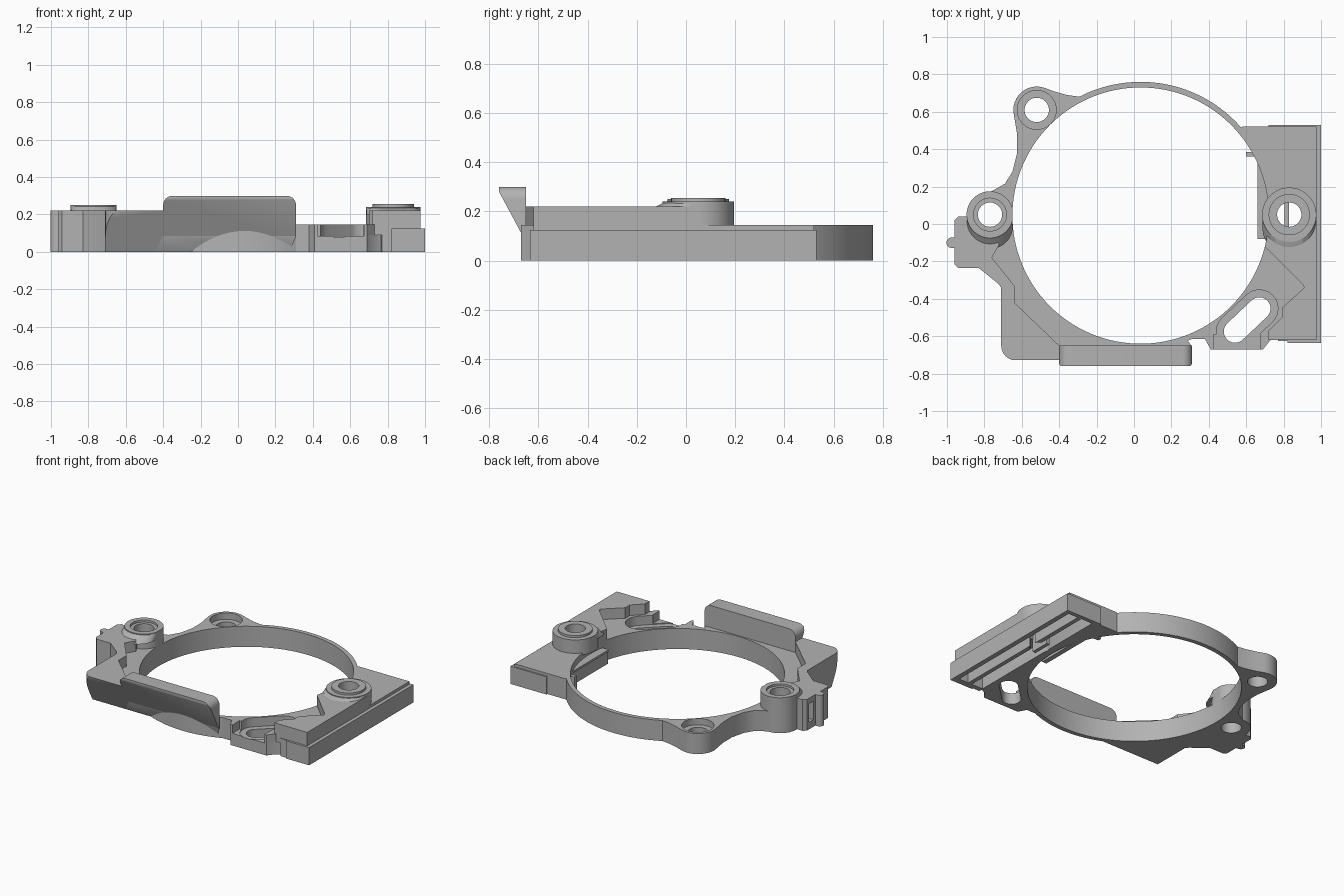
import bpy, bmesh
from math import cos, sin, radians, atan2, degrees
from mathutils import Vector

old = bpy.data.objects.get("Cube")
if old:
    bpy.data.objects.remove(old, do_unlink=True)

grey = bpy.data.materials.new("mid_grey")
grey.use_nodes = True
grey.diffuse_color = (0.45, 0.45, 0.45, 1)
grey.node_tree.nodes["Principled BSDF"].inputs["Base Color"].default_value = grey.diffuse_color

BORE = (0.035, 0.045)
LEFT, RIGHT, LUG = (-0.77, 0.05), (0.83, 0.05), (-0.52, 0.61)
parts, cutters = [], []


def arc(c, r, a0, a1, n=12):
    steps = [radians(a0 + (a1 - a0) * i / n) for i in range(n + 1)]
    return [(c[0] + r * cos(a), c[1] + r * sin(a)) for a in steps]


def circle(c, r, n=64):
    return arc(c, r, 0, 360, n)[:-1]


def rect(x0, x1, y0, y1):
    return [(x0, y0), (x1, y0), (x1, y1), (x0, y1)]


def capsule(a, b, r):
    t = degrees(atan2(b[1] - a[1], b[0] - a[0]))
    return arc(b, r, t - 90, t + 90) + arc(a, r, t + 90, t + 270)


def prism(name, outline, z0, z1, group=parts, shift=0.0, upright=False, undercut=False):
    """Extrude an outline; shift slides the bottom in y, upright reads it as x-z."""
    bm = bmesh.new()
    rings = []
    for z, dy in ((z0, shift), (z1, 0)):
        rings.append([bm.verts.new((x, z, y) if upright else (x, y + dy, z)) for x, y in outline])
    low, high = rings
    bm.faces.new(low)
    bm.faces.new(high)
    for i in range(len(outline)):
        j = (i + 1) % len(outline)
        bm.faces.new((low[i], low[j], high[j], high[i]))
    if undercut:
        # leaning front face, shared by the front parts
        res = bmesh.ops.bisect_plane(bm, geom=bm.verts[:] + bm.edges[:] + bm.faces[:],
                                     plane_co=(0, -0.61, 0), plane_no=Vector((0, -0.28, -0.15)).normalized(),
                                     clear_outer=True)
        edges = [e for e in res["geom_cut"] if isinstance(e, bmesh.types.BMEdge)]
        bmesh.ops.holes_fill(bm, edges=edges, sides=0)
    bmesh.ops.recalc_face_normals(bm, faces=bm.faces)
    mesh = bpy.data.meshes.new(name)
    bm.to_mesh(mesh)
    bm.free()
    mesh.materials.append(grey)
    ob = bpy.data.objects.new(name, mesh)
    bpy.context.collection.objects.link(ob)
    group.append(ob)
    return ob


# Main ring
prism("ring", circle(BORE, 0.715, 128), 0, 0.145)

# Left base with rear lug and webs
prism("left_base", [(-0.29, 0.68), (-0.36, 0.69), (-0.43, 0.71)] + arc(LUG, 0.125, 70, 190)
      + [(-0.625, 0.48), (-0.625, 0.38), (-0.65, 0.28), (-0.69, 0.215), (-0.77, 0.17), (-0.8, -0.08),
         (-0.72, -0.11), (-0.76, -0.18), (-0.64, -0.33), (-0.64, -0.42), (-0.4, -0.655),
         (0.31, -0.655), (0.2, -0.5), (-0.2, 0.5)], 0, 0.145, undercut=True)

# Tall front left block and its side tab
prism("front_left_block", [(-0.94, 0.04), (-0.8, 0.04), (-0.72, -0.11), (-0.76, -0.18), (-0.64, -0.33),
                           (-0.64, -0.42), (-0.4, -0.65), (-0.4, -0.73)]
      + arc((-0.63, -0.65), 0.08, 270, 180, 6)
      + [(-0.71, -0.34), (-0.725, -0.32), (-0.83, -0.235), (-0.94, -0.235), (-0.96, -0.215), (-0.96, 0.02)],
      0, 0.22, undercut=True)
prism("side_tab", arc((-0.975, -0.1), 0.028, 90, 270, 8) + [(-0.94, -0.128), (-0.94, -0.072)], 0, 0.22)

# Front lip: rounded upright plate with the leaning face
lip = prism("front_lip", [(-0.4, 0), (0.31, 0)] + arc((0.26, 0.25), 0.05, 0, 90, 6)
            + arc((-0.35, 0.25), 0.05, 90, 180, 6), -0.76, -0.65, upright=True, undercut=True)
bm = bmesh.new()
bm.from_mesh(lip.data)
corner = [e for e in bm.edges if all(v.co.x > 0.309 and v.co.y < -0.655 for v in e.verts)]
bmesh.ops.bevel(bm, geom=corner, offset=0.06, segments=5, profile=0.5, affect='EDGES')
bm.to_mesh(lip.data)
bm.free()

# Right base, slotted foot and slab
prism("right_base", [(0.58, 0.52), (0.975, 0.52), (0.975, -0.62), (0.73, -0.62), (0.69, -0.67), (0.41, -0.67),
                     (0.38, -0.615), (0.31, -0.615), (0.2, -0.5), (0.4, 0.4)], 0.09, 0.145)
prism("right_foot", [(0.58, 0.52), (0.74, 0.52), (0.77, -0.6), (0.73, -0.62), (0.69, -0.67), (0.41, -0.67),
                     (0.38, -0.615), (0.31, -0.615), (0.2, -0.5), (0.4, 0.4)], 0, 0.09)
prism("side_slab", [(0.72, 0.53), (1, 0.53), (1, -0.635), (0.82, -0.635), (0.82, -0.625), (0.77, -0.625),
                    (0.72, -0.4)], 0, 0.125)
prism("raised_pad", [(0.72, -0.62), (0.975, -0.62), (0.975, 0.05), (0.72, 0.05), (0.7, -0.12), (0.9, -0.32),
                     (0.91, -0.34), (0.79, -0.45), (0.79, -0.5), (0.72, -0.57)], 0.12, 0.22)

# Bosses with sloping shoulders towards the front
prism("left_boss", circle(LEFT, 0.125), 0, 0.25)
prism("left_shoulder", circle(LEFT, 0.123), 0.2, 0.245, shift=-0.06)
prism("right_boss", circle(RIGHT, 0.145), 0.13, 0.24)
prism("right_boss_rim", circle(RIGHT, 0.11), 0.24, 0.255)
prism("right_shoulder", circle(RIGHT, 0.143), 0.2, 0.235, shift=-0.07)

# Bore, screw holes, counterbores, slot, underside channels
prism("bore_cut", circle(BORE, 0.685, 128), -0.1, 0.5, cutters)
for name, c in (("left", LEFT), ("right", RIGHT), ("lug", LUG)):
    prism(name + "_hole_cut", circle(c, 0.065, 40), -0.1, 0.5, cutters)
prism("left_counterbore_cut", circle(LEFT, 0.088, 40), 0.235, 0.5, cutters)
prism("lug_counterbore_cut", circle(LUG, 0.104, 40), 0.1, 0.5, cutters)
SLOT = (0.54, -0.575), (0.67, -0.452)
prism("slot_cut", capsule(*SLOT, 0.06), -0.1, 0.5, cutters)
prism("slot_recess_cut", capsule(*SLOT, 0.1), 0.08, 0.5, cutters)
prism("recess_mouth_cut", rect(0.425, 0.675, -0.8, -0.59), 0.085, 0.5, cutters)
for x0, x1 in ((0.77, 0.86), (0.89, 0.965)):
    prism("channel_cut", rect(x0, x1, -0.59, 0.5), -0.1, 0.085, cutters)
prism("tab_notch_cut", rect(-1.1, -0.91, -0.05, 0), 0.05, 0.18, cutters)

for ob in parts:
    for cut in cutters:
        if cut.name == "bore_cut" and ob.name.startswith(("right_boss", "right_shoulder", "front_lip")):
            continue
        if cut.name.startswith("slot_recess") and ob.name == "raised_pad":
            continue
        mod = ob.modifiers.new(cut.name, 'BOOLEAN')
        mod.operation, mod.solver, mod.object = 'DIFFERENCE', 'EXACT', cut

# Turn the cut results into plain meshes
bpy.context.view_layer.update()
graph = bpy.context.evaluated_depsgraph_get()
done = [(ob, bpy.data.meshes.new_from_object(ob.evaluated_get(graph))) for ob in parts]
for ob, mesh in done:
    ob.modifiers.clear()
    ob.data = mesh
for cut in cutters:
    bpy.data.objects.remove(cut, do_unlink=True)

# Inner rail with hook, and the rib crossing the right hole
prism("inner_rail", rect(0.665, 0.7, -0.08, 0.385), 0, 0.1)
prism("rail_hook", rect(0.6, 0.67, 0.36, 0.385), 0, 0.1)
prism("rail_bridge", rect(0.66, 0.74, -0.08, 0.385), 0.085, 0.1)
prism("hole_rib", rect(0.805, 0.83, -0.02, 0.12), 0, 0.12)

for ob in bpy.context.view_layer.objects:
    ob.select_set(ob in parts)
bpy.context.view_layer.objects.active = parts[0]
bpy.ops.object.shade_smooth_by_angle(angle=radians(30))
